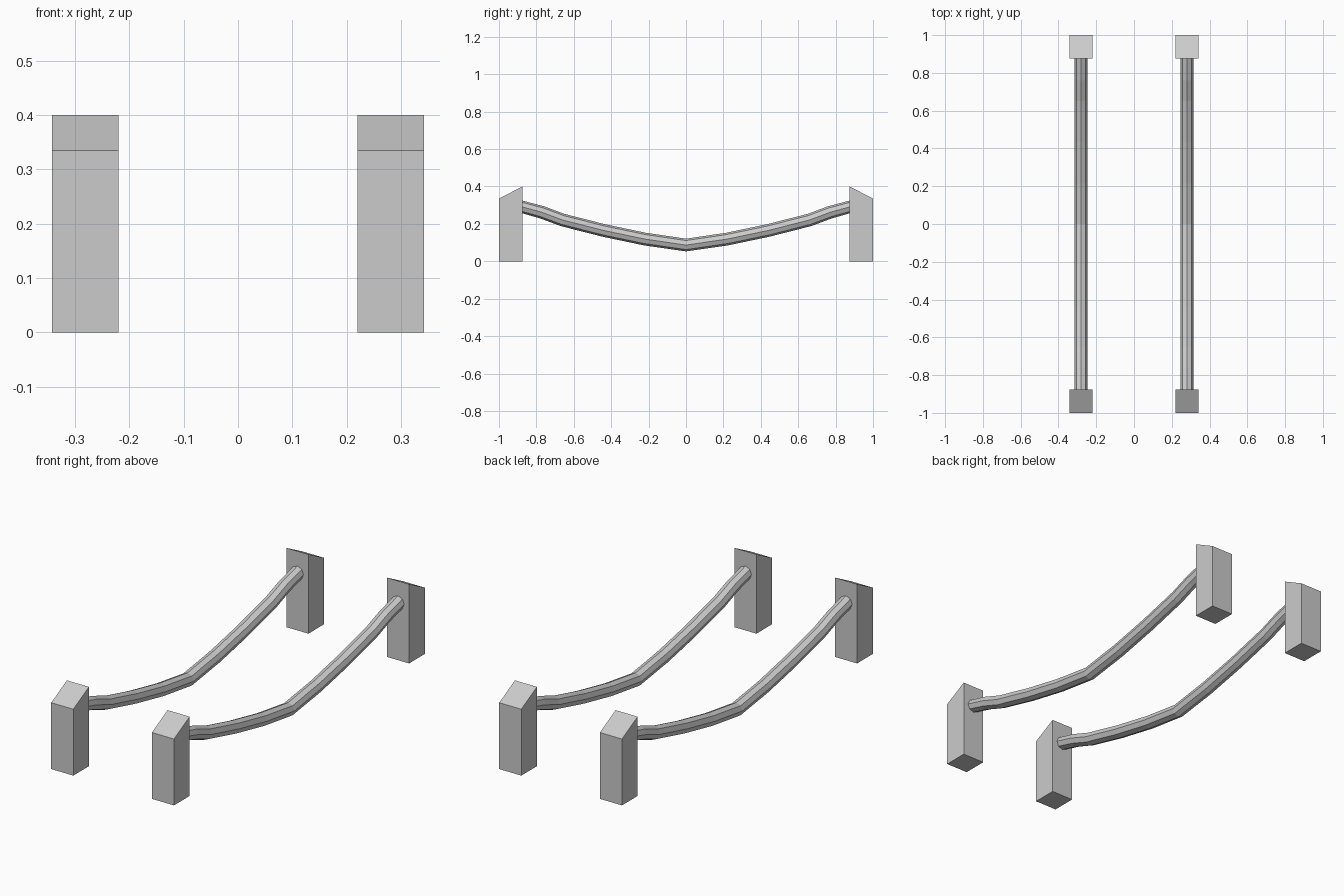
import bpy, bmesh, math

if "Cube" in bpy.data.objects:
    bpy.data.objects.remove(bpy.data.objects["Cube"])

X = 0.281          # distance of each rope line from the centre
HALF = 0.0615      # half width of a post
R = 0.034          # rope radius
SIDES = 8


def make_object(name, bm):
    bmesh.ops.recalc_face_normals(bm, faces=bm.faces)
    mesh = bpy.data.meshes.new(name)
    bm.to_mesh(mesh)
    bm.free()
    obj = bpy.data.objects.new(name, mesh)
    bpy.context.collection.objects.link(obj)
    return obj


# post: side profile with sloped top, extruded across x
def post(name, x, s):
    bm = bmesh.new()
    profile = [(0.875, 0), (1, 0), (1, 0.335), (0.875, 0.4)]
    face = bm.faces.new([bm.verts.new((x - HALF, s * y, z)) for y, z in profile])
    ext = bmesh.ops.extrude_face_region(bm, geom=[face])
    moved = [v for v in ext["geom"] if isinstance(v, bmesh.types.BMVert)]
    bmesh.ops.translate(bm, verts=moved, vec=(2 * HALF, 0, 0))
    if not face.is_valid or len(bm.faces) < 6:
        bmesh.ops.holes_fill(bm, edges=bm.edges)
    make_object(name, bm)


# rope: faceted tube sagging between two posts
half_path = [(0.22, 0.119), (0.44, 0.165), (0.66, 0.221), (0.77, 0.262), (0.876, 0.291)]
path = [(-y, z) for y, z in reversed(half_path)] + [(0, 0.087)] + half_path


def rope(name, x):
    bm = bmesh.new()
    rings = []
    for i, (y, z) in enumerate(path):
        y0, z0 = path[max(i - 1, 0)]
        y1, z1 = path[min(i + 1, len(path) - 1)]
        t = math.atan2(z1 - z0, y1 - y0)
        if i in (0, len(path) - 1):
            t = 0      # ends lie flat on the post faces
        ring = []
        for k in range(SIDES):
            a = 2 * math.pi * k / SIDES
            u, v = R * math.cos(a), R * math.sin(a)
            ring.append(bm.verts.new((x + u, y - v * math.sin(t), z + v * math.cos(t))))
        rings.append(ring)
    for a, b in zip(rings, rings[1:]):
        for k in range(SIDES):
            n = (k + 1) % SIDES
            bm.faces.new((a[k], a[n], b[n], b[k]))
    bm.faces.new(rings[0])
    bm.faces.new(rings[-1])
    make_object(name, bm)


for side, sx in (("left", -1), ("right", 1)):
    rope(side + "_rope", sx * X)
    for end, sy in (("front", -1), ("back", 1)):
        post(f"{side}_{end}_post", sx * X, sy)
